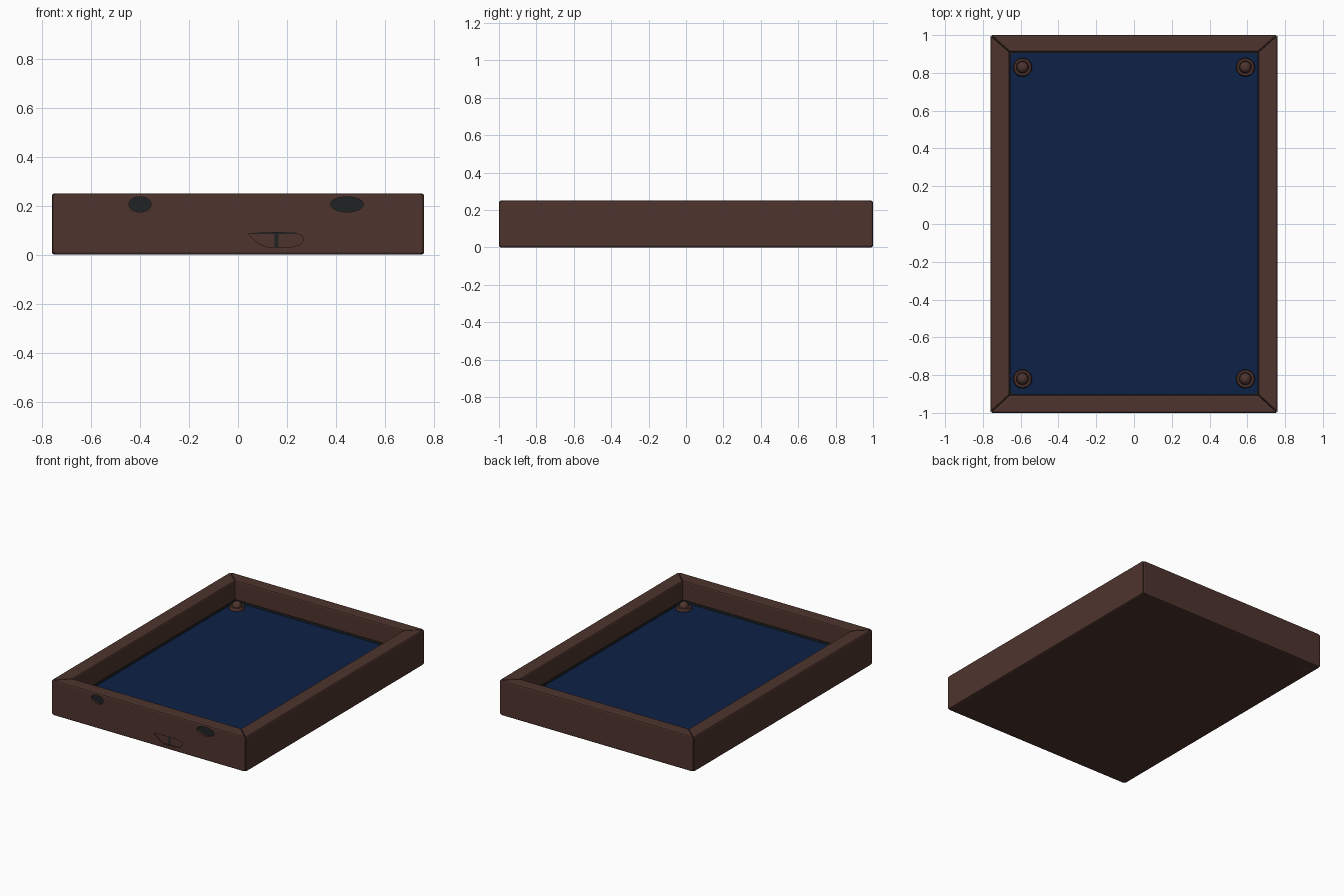
import bpy, bmesh, math

if "Cube" in bpy.data.objects:
    bpy.data.objects.remove(bpy.data.objects["Cube"])


def material(name, rgb):
    m = bpy.data.materials.new(name)
    m.diffuse_color = (*rgb, 1)
    m.use_nodes = True
    m.node_tree.nodes["Principled BSDF"].inputs["Base Color"].default_value = m.diffuse_color
    return m


BROWN = material("dark_brown_wood", (0.076, 0.034, 0.027))
BLUE = material("navy_felt", (0.004, 0.0150, 0.063))
DARK = material("charcoal_recess", (0.014, 0.017, 0.018))


def finish(name, bm, mat):
    bmesh.ops.recalc_face_normals(bm, faces=bm.faces[:])
    me = bpy.data.meshes.new(name)
    bm.to_mesh(me)
    bm.free()
    me.materials.append(mat)
    ob = bpy.data.objects.new(name, me)
    bpy.context.collection.objects.link(ob)
    return ob


def prism(name, pts, lo, hi, mat, axis="z"):
    """Extrude an outline along z (xy points) or along y (xz points)."""
    bm = bmesh.new()

    def ring(h):
        return [bm.verts.new((a, b, h) if axis == "z" else (a, h, b)) for a, b in pts]
    r0, r1 = ring(lo), ring(hi)
    bm.faces.new(r0)
    bm.faces.new(r1)
    for i in range(len(pts)):
        j = (i + 1) % len(pts)
        bm.faces.new((r0[i], r0[j], r1[j], r1[i]))
    return finish(name, bm, mat)


def ellipse(cx, cy, rx, ry, n=24):
    return [(cx + rx * math.cos(2 * math.pi * i / n), cy + ry * math.sin(2 * math.pi * i / n))
            for i in range(n)]


def rounded_rect(x0, x1, y0, y1, r, n=5):
    pts = []
    for q, (cx, cy) in enumerate([(x1 - r, y1 - r), (x0 + r, y1 - r), (x0 + r, y0 + r), (x1 - r, y0 + r)]):
        for i in range(n + 1):
            a = math.pi / 2 * (q + i / n)
            pts.append((cx + r * math.cos(a), cy + r * math.sin(a)))
    return pts


# four mitred frame bars
HX, HY, H = 0.76, 1.0, 0.25
IX, IY0, IY1 = 0.658, -0.905, 0.91
outer = [(-HX, -HY), (HX, -HY), (HX, HY), (-HX, HY)]
inner = [(-IX, IY0), (IX, IY0), (IX, IY1), (-IX, IY1)]
bars = []
for i, name in enumerate(["front_bar", "right_bar", "back_bar", "left_bar"]):
    j = (i + 1) % 4
    bar = prism(name, [outer[i], outer[j], inner[j], inner[i]], 0, H, BROWN)
    bev = bar.modifiers.new("soft_edges", "BEVEL")
    bev.width, bev.segments = 0.01, 2
    bars.append(bar)

# shallow dark recesses in the front bar
recesses = {
    "left_recess": ellipse(-0.40, 0.205, 0.046, 0.031),
    "right_recess": ellipse(0.445, 0.205, 0.067, 0.031),
    "lower_recess": [(0.04, 0.084), (0.09, 0.088), (0.16, 0.09), (0.23, 0.088), (0.262, 0.077),
                     (0.268, 0.06), (0.255, 0.042), (0.22, 0.031), (0.12, 0.031), (0.085, 0.045)],
}
for name, pts in recesses.items():
    cutter = prism(name + "_cutter", pts, -1.03, -0.98, BROWN, "y")
    cutter.hide_render = True
    cutter.hide_set(True)
    cut = bars[0].modifiers.new(name, "BOOLEAN")
    cut.operation, cut.object = "DIFFERENCE", cutter
    prism(name + "_floor", pts, -0.985, -0.978, DARK, "y")
prism("lower_recess_divider", [(0.15, 0.031), (0.165, 0.031), (0.165, 0.09), (0.15, 0.09)],
      -0.991, -0.98, DARK, "y")

# base board and felt bed
prism("base_board", rounded_rect(-0.75, 0.75, -0.99, 0.99, 0.01), 0.0005, 0.085, BROWN)
prism("gap_under_felt", rounded_rect(-0.67, 0.67, -0.915, 0.92, 0.01), 0.08, 0.094, DARK)
prism("felt_bed", rounded_rect(-0.655, 0.655, IY0 + 0.004, IY1 - 0.004, 0.03), 0.085, 0.1, BLUE)

# thin shadow-gap strips where felt meets the frame
T, Z0, Z1 = 0.004, 0.09, 0.115
for name, x0, x1, y0, y1 in [("left_gap_strip", -IX, -IX + T, IY0, IY1),
                             ("right_gap_strip", IX - T, IX, IY0, IY1),
                             ("front_gap_strip", -IX, IX, IY0, IY0 + T),
                             ("back_gap_strip", -IX, IX, IY1 - T, IY1)]:
    prism(name, [(x0, y0), (x1, y0), (x1, y1), (x0, y1)], Z0, Z1, DARK)

# domed studs in the corners, turned from a profile
profile = [(0.05, 0.095), (0.05, 0.113), (0.045, 0.12), (0.034, 0.12), (0.031, 0.116),
           (0.03, 0.13), (0.024, 0.142), (0.013, 0.149), (0.0, 0.151)]
for sx, sxn in ((-1, "left"), (1, "right")):
    for y, syn in ((-0.82, "front"), (0.83, "back")):
        bm = bmesh.new()
        vs = [bm.verts.new((r, 0, z)) for r, z in profile]
        es = [bm.edges.new(p) for p in zip(vs, vs[1:])]
        bmesh.ops.spin(bm, geom=vs + es, cent=(0, 0, 0), axis=(0, 0, 1),
                       angle=2 * math.pi, steps=28)
        bmesh.ops.remove_doubles(bm, verts=bm.verts[:], dist=1e-4)
        stud = finish(f"{syn}_{sxn}_stud", bm, BROWN)
        stud.location = (sx * 0.59, y, 0)
        bpy.ops.object.select_all(action="DESELECT")
        stud.select_set(True)
        bpy.context.view_layer.objects.active = stud
        bpy.ops.object.shade_smooth_by_angle(angle=math.radians(40))
